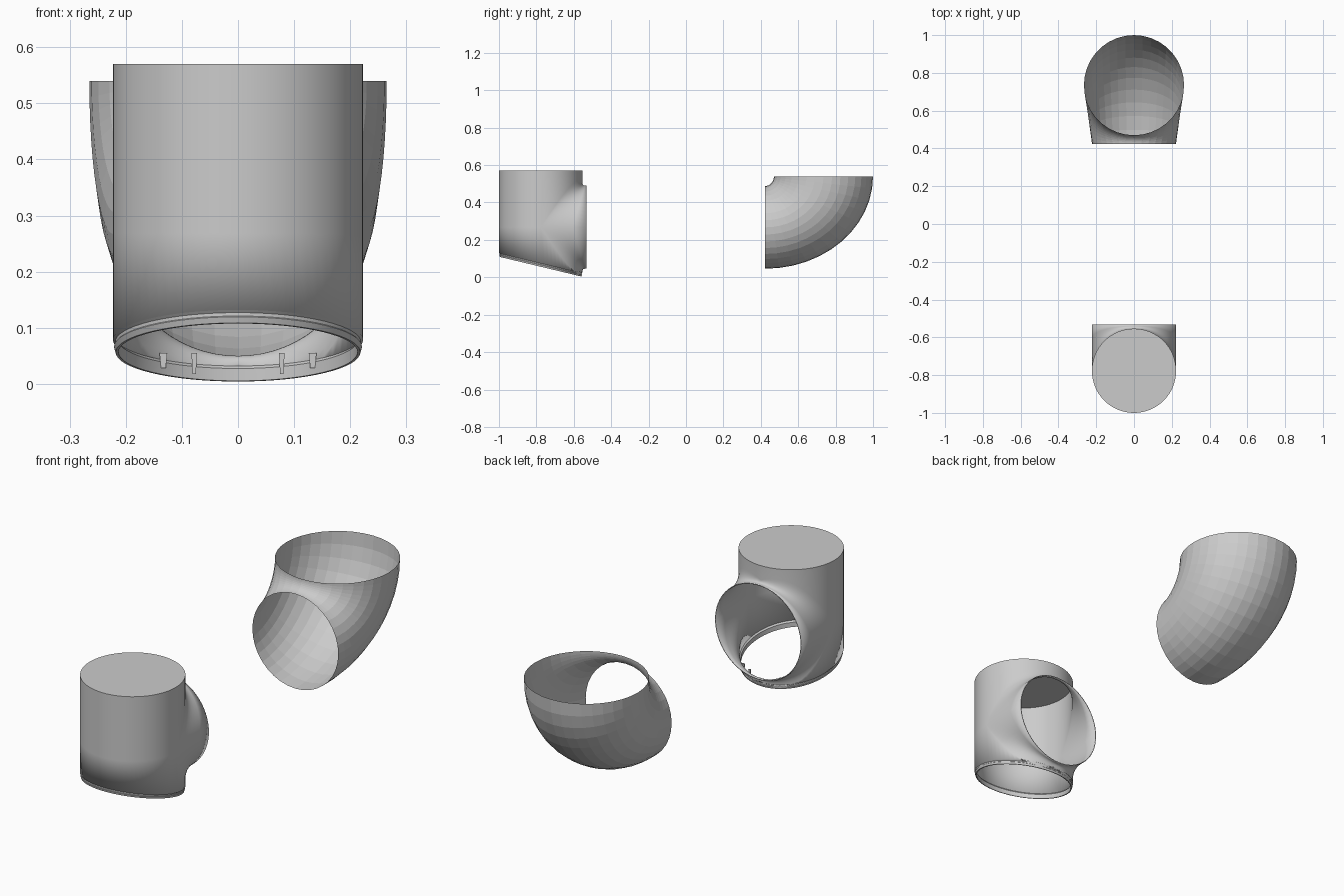
import bpy, bmesh
from math import sin, cos, pi, radians, atan2
from mathutils import Vector

if "Cube" in bpy.data.objects:
    bpy.data.objects.remove(bpy.data.objects["Cube"])

R = 0.223            # housing radius
CY = -0.777          # housing axis
ZC, RB = 0.268, 0.222  # branch centre height and vertical radius
TOP = 0.57
N = 32               # columns per half turn


def add_grid(bm, rows, closed=False):
    """Skin a list of equally long point rows with quads."""
    vs = [[bm.verts.new(p) for p in r] for r in rows]
    for a, b in zip(vs, vs[1:]):
        n = len(a)
        for j in range(n if closed else n - 1):
            k = (j + 1) % n
            bm.faces.new((a[j], a[k], b[k], b[j]))


def finish(name, bm, smooth=None):
    bmesh.ops.remove_doubles(bm, verts=bm.verts, dist=0.00005)
    bmesh.ops.dissolve_degenerate(bm, edges=bm.edges, dist=0.00001)
    bmesh.ops.recalc_face_normals(bm, faces=bm.faces)
    me = bpy.data.meshes.new(name)
    bm.to_mesh(me)
    bm.free()
    ob = bpy.data.objects.new(name, me)
    bpy.context.collection.objects.link(ob)
    if smooth:
        bpy.ops.object.select_all(action='DESELECT')
        ob.select_set(True)
        bpy.context.view_layer.objects.active = ob
        bpy.ops.object.shade_smooth_by_angle(angle=radians(smooth))
    return ob


def rim_z(y):
    """Slanted plane of the bottom opening."""
    return 0.003 + (-0.554 - y) * 0.24


def wall(a, z):
    return Vector((R * cos(a), CY + R * sin(a), z))


def wall_bottom(a):
    return wall(a, rim_z(CY + R * sin(a)) + 0.022)


def branch_column(a, s):
    """Mouth of the branch -> blend -> housing wall -> rim (s = +1 up, -1 down)."""
    z = ZC + s * RB * sin(a)
    mouth = Vector((R * cos(a), -0.533, z))
    knee = wall(a, z)
    foot = wall(a, z + s * (0.013 * sin(a) + 0.05 * abs(sin(2 * a))))
    col = [mouth]
    for i in range(9):
        t = i / 8
        start = mouth.lerp(knee, 0.3)
        col.append(start * (1 - t) ** 2 + knee * 2 * t * (1 - t) + foot * t * t)
    col.append(wall(a, TOP) if s > 0 else wall_bottom(a))
    return col


# Housing: capped upright cylinder blended into a horizontal branch
bm = bmesh.new()
angles = [pi * i / N for i in range(N + 1)]
for s in (1, -1):
    add_grid(bm, [branch_column(a, s) for a in angles])
add_grid(bm, [[wall(a + pi, TOP), wall(a + pi, ZC), wall_bottom(a + pi)] for a in angles])
bmesh.ops.remove_doubles(bm, verts=bm.verts, dist=0.00005)
cap = [v for v in bm.verts if abs(v.co.z - TOP) < 1e-5]
cap.sort(key=lambda v: atan2(v.co.y - CY, v.co.x))
bm.faces.new(cap)
housing = finish("housing", bm, 35)
mod = housing.modifiers.new("wall_thickness", 'SOLIDIFY')
mod.thickness = 0.004
mod.offset = -1

# Slanted lip ring around the bottom opening
bm = bmesh.new()
profile = [(R, 0.022), (0.219, 0.018), (0.219, 0.012), (0.221, 0.010), (0.218, 0.0),
           (0.213, 0.0), (0.213, 0.022), (0.219, 0.028)]
rows = []
for r, h in profile:
    rows.append([(r * cos(t), CY + r * sin(t), rim_z(CY + r * sin(t)) + h)
                 for t in (pi * i / N for i in range(2 * N))])
add_grid(bm, rows, closed=True)
finish("bottom_lip", bm, 30)

# Small clips inside the back of the lip
for x, w, z0 in ((0.078, 0.010, 0.018), (0.133, 0.014, 0.028)):
    for s in (-1, 1):
        bm = bmesh.new()
        bmesh.ops.create_cube(bm, size=1)
        y = CY + (0.211 ** 2 - x * x) ** 0.5
        for v in bm.verts:
            taper = 0.6 if v.co.z < 0 else 1
            v.co = Vector((s * x + v.co.x * w * taper, y + v.co.y * 0.006,
                           z0 + (v.co.z + 0.5) * (0.055 - z0)))
        finish("lip_clip", bm)

# Flared elbow: open sections swept a quarter turn from the side mouth to the top mouth
bm = bmesh.new()
rows = []
STEPS, SIDES = 12, 36
for i in range(STEPS + 1):
    t = pi / 2 * i / STEPS
    inner = Vector((0, 0.423 + 0.047 * sin(t), 0.54 - 0.052 * cos(t)))
    outer = Vector((0, 0.423 + 0.577 * sin(t), 0.54 - 0.494 * cos(t)))
    mid, half = (inner + outer) / 2, (outer - inner) / 2
    rx = 0.222 + 0.043 * sin(t)
    rows.append([mid + half * cos(u) + Vector((rx * sin(u), 0, 0))
                 for u in (2 * pi * j / SIDES for j in range(SIDES))])
add_grid(bm, rows, closed=True)
finish("elbow", bm)
